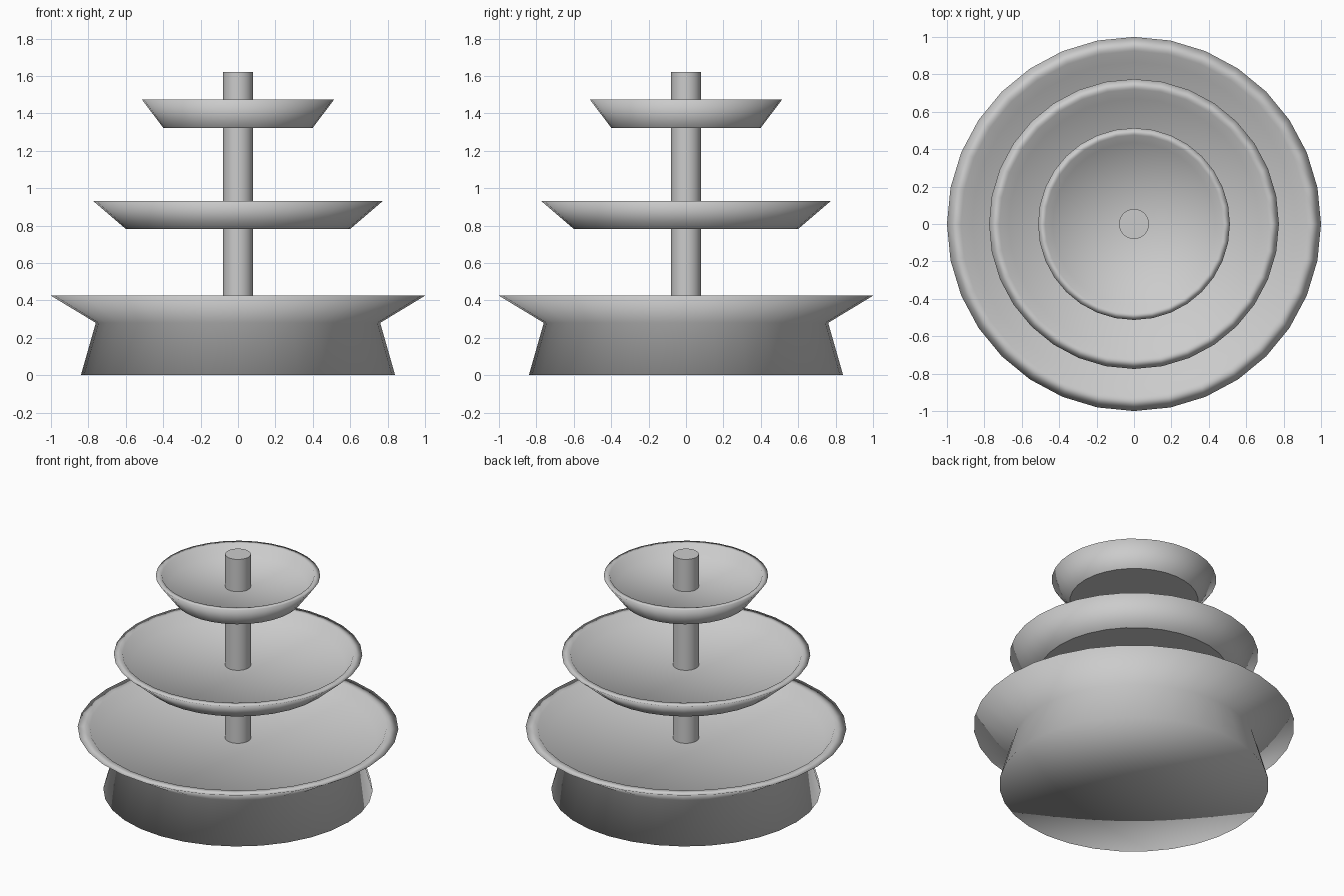
import bpy
import bmesh
from math import cos, sin, pi

if "Cube" in bpy.data.objects:
    bpy.data.objects.remove(bpy.data.objects["Cube"])

SIDES = 32


def lathe(name, profile, sharp=()):
    """Spin a (radius, z) profile about z; radius 0 is a pole. 'sharp' lists hard rings."""
    bm = bmesh.new()
    rings = []
    for r, z in profile:
        count = SIDES if r > 0 else 1
        rings.append([bm.verts.new((r * cos(2 * pi * i / SIDES),
                                    r * sin(2 * pi * i / SIDES), z))
                      for i in range(count)])
    for a, b in zip(rings, rings[1:]):
        for i in range(SIDES):
            j = (i + 1) % SIDES
            quad = [a[i % len(a)], a[j % len(a)], b[j % len(b)], b[i % len(b)]]
            bm.faces.new(list(dict.fromkeys(quad)))
    bmesh.ops.recalc_face_normals(bm, faces=bm.faces)
    for f in bm.faces:
        f.smooth = True
    for k in sharp:
        for i in range(SIDES):
            bm.edges.get((rings[k][i], rings[k][(i + 1) % SIDES])).smooth = False
    mesh = bpy.data.meshes.new(name)
    bm.to_mesh(mesh)
    bm.free()
    obj = bpy.data.objects.new(name, mesh)
    bpy.context.collection.objects.link(obj)
    return obj


# Flared pedestal with the large basin on top
lathe("base_basin", [(0, 0), (0.84, 0), (0.76, 0.28), (1.0, 0.425),
                     (0.925, 0.425), (0.865, 0.355), (0, 0.355)])


# Upper dishes: flat underside, flared wall, flat rim and shallow floor
def dish(name, z, r_bottom, r_rim, r_inner, r_floor):
    lathe(name, [(0, z), (r_bottom, z), (r_rim, z + 0.15), (r_inner, z + 0.15),
                 (r_floor, z + 0.075), (0, z + 0.075)], sharp=(1,))


dish("middle_dish", 0.782, 0.60, 0.775, 0.72, 0.67)
dish("top_dish", 1.323, 0.40, 0.513, 0.475, 0.435)

# Central column running through all tiers
lathe("column", [(0, 0.34), (0.08, 0.34), (0.08, 1.62), (0, 1.62)], sharp=(1, 2))
